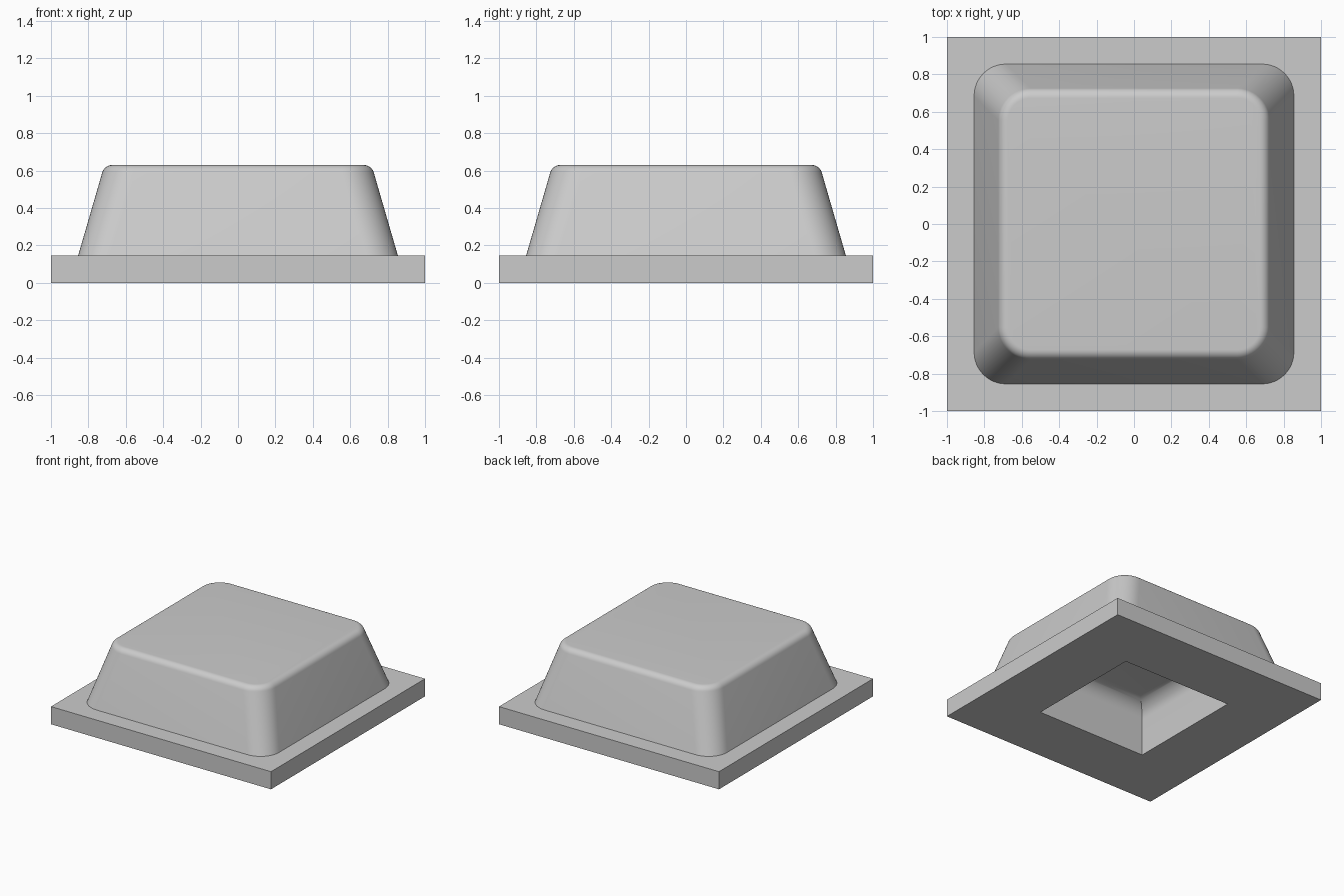
import bpy, bmesh, math

if "Cube" in bpy.data.objects:
    bpy.data.objects.remove(bpy.data.objects["Cube"])

grey = bpy.data.materials.new("neutral_grey")
grey.use_nodes = True
colour = (0.6, 0.6, 0.6, 1)
grey.diffuse_color = colour
grey.node_tree.nodes["Principled BSDF"].inputs["Base Color"].default_value = colour


def ring(half, radius, z, steps):
    """Square outline, with rounded corners when steps > 0."""
    points = []
    for corner in range(4):
        for i in range(steps + 1):
            a = math.radians(90) * (corner + (i / steps if steps else 0))
            mid = math.radians(90) * corner + math.radians(45)
            centre = (half - radius) * math.sqrt(2)
            x, y = centre * math.cos(mid), centre * math.sin(mid)
            if steps:
                x, y = x + radius * math.cos(a), y + radius * math.sin(a)
            points.append((x, y, z))
    return points


def loft(name, rings, cap=False, flip=False):
    """Skin stacked outlines; optionally close the last one."""
    bm = bmesh.new()
    loops = [[bm.verts.new(p) for p in r] for r in rings]
    n = len(loops[0])
    for low, high in zip(loops, loops[1:]):
        for i in range(n):
            j = (i + 1) % n
            bm.faces.new((low[i], low[j], high[j], high[i]))
    if cap:
        bm.faces.new(loops[-1])
    if flip:
        bmesh.ops.reverse_faces(bm, faces=bm.faces[:])
    mesh = bpy.data.meshes.new(name)
    bm.to_mesh(mesh)
    bm.free()
    mesh.materials.append(grey)
    obj = bpy.data.objects.new(name, mesh)
    bpy.context.collection.objects.link(obj)
    bpy.ops.object.select_all(action='DESELECT')
    obj.select_set(True)
    bpy.context.view_layer.objects.active = obj
    bpy.ops.object.shade_smooth_by_angle(angle=math.radians(30))


plate_top, top = 0.145, 0.63
hole = 0.5

# Square base plate with a square opening
loft("base_plate", [ring(h, 0, z, 0) for h, z in
                    ((hole, 0), (1, 0), (1, plate_top), (hole, plate_top))])

# Tapered body with rounded corners and a rounded top edge
base_half, corner = 0.855, 0.17
taper = math.radians(16.2)
fillet = 0.055
rim = base_half - (top - plate_top) * math.tan(taper)
flat = rim - fillet * math.tan((math.pi / 2 - taper) / 2)
body = [ring(base_half, corner, plate_top, 12)]
for k in range(9):
    a = taper + (math.pi / 2 - taper) * k / 8
    half = flat + fillet * math.cos(a)
    body.append(ring(half, corner - 0.05 + half - flat,
                     top - fillet + fillet * math.sin(a), 12))
loft("tapered_body", body, cap=True)

# Square cavity underneath with a filleted ceiling
ceiling, cove = 0.43, 0.13
cavity = [ring(hole, 0, 0, 0)]
for k in range(13):
    a = math.pi / 2 * k / 12
    cavity.append(ring(hole - cove + cove * math.cos(a), 0,
                       ceiling - cove + cove * math.sin(a), 0))
loft("underside_cavity", cavity, cap=True, flip=True)
